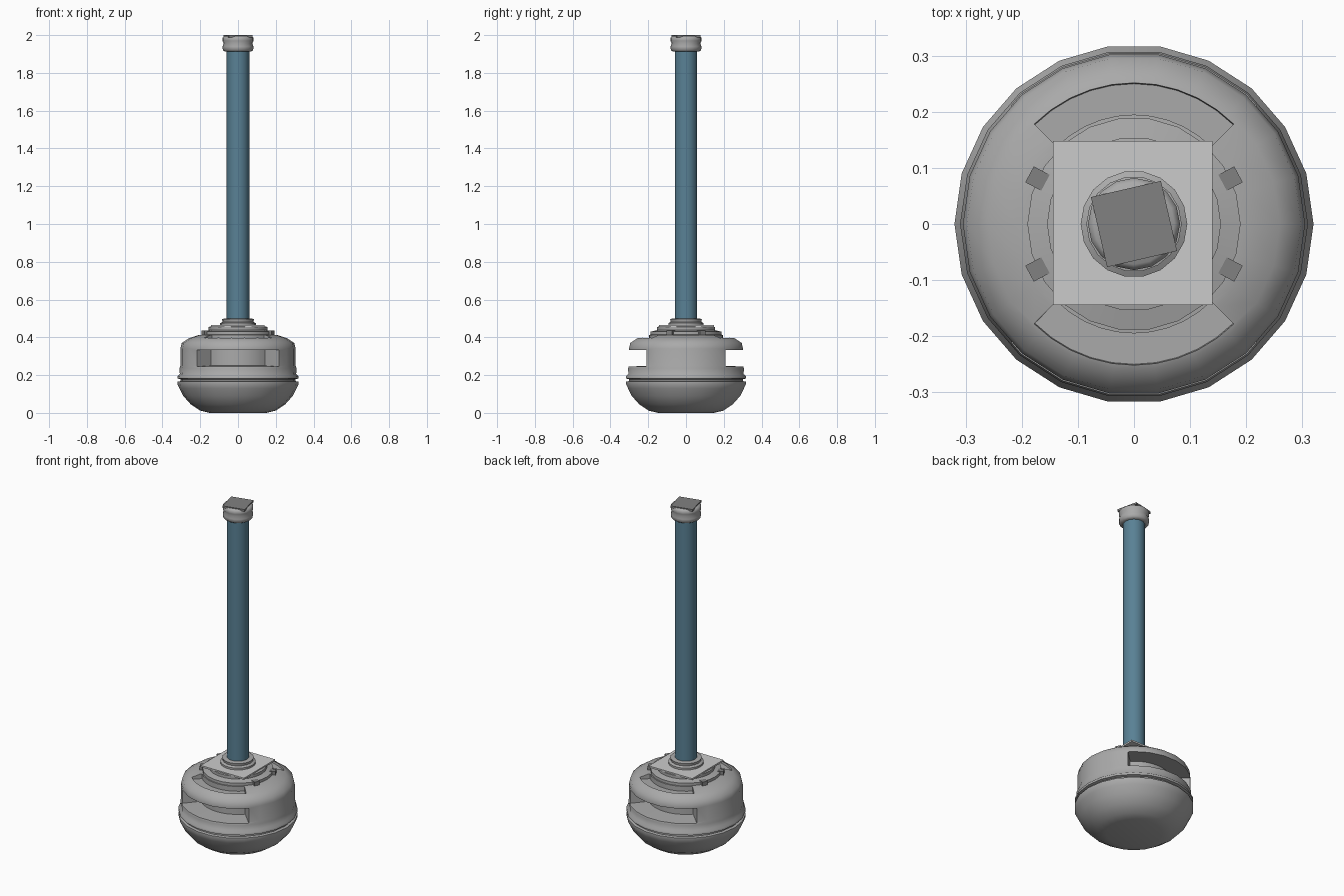
import bpy
from math import radians, cos, sin

if "Cube" in bpy.data.objects:
    bpy.data.objects.remove(bpy.data.objects["Cube"])


def material(name, r, g, b):
    m = bpy.data.materials.new(name)
    m.diffuse_color = (r, g, b, 1)
    m.use_nodes = True
    m.node_tree.nodes["Principled BSDF"].inputs["Base Color"].default_value = m.diffuse_color
    return m


STEEL = material("worn_steel", 0.40, 0.40, 0.40)
DARK = material("dark_steel", 0.22, 0.22, 0.22)
BLUE = material("blue_shaft", 0.10, 0.22, 0.30)


def select(ob):
    bpy.ops.object.select_all(action='DESELECT')
    ob.select_set(True)
    bpy.context.view_layer.objects.active = ob


def lathe(name, profile, segs=22, a0=0, a1=360, mat=None):
    """Revolve (r, z) points around z; partial sweeps use a closed profile and get end caps."""
    full = a1 - a0 == 360
    verts, faces, rings = [], [], []
    for i in range(segs if full else segs + 1):
        a = radians(a0 + (a1 - a0) * i / segs)
        rings.append(len(verts))
        verts += [(r * cos(a), r * sin(a), z) for r, z in profile]
    n = len(profile)
    for i in range(segs):
        p, q = rings[i], rings[(i + 1) % len(rings)]
        for j in range(n - 1 if full else n):
            k = (j + 1) % n
            faces.append((p + j, q + j, q + k, p + k))
    if full:
        faces.append(list(reversed(rings)))
        faces.append([r + n - 1 for r in rings])
    else:
        faces.append(list(range(n)))
        faces.append([rings[-1] + j for j in reversed(range(n))])
    me = bpy.data.meshes.new(name)
    me.from_pydata(verts, [], faces)
    ob = bpy.data.objects.new(name, me)
    bpy.context.collection.objects.link(ob)
    if mat:
        me.materials.append(mat)
    select(ob)
    bpy.ops.object.mode_set(mode='EDIT')
    bpy.ops.mesh.select_all(action='SELECT')
    bpy.ops.mesh.normals_make_consistent(inside=False)
    bpy.ops.object.mode_set(mode='OBJECT')
    return ob


def smooth(ob, deg=60):
    select(ob)
    bpy.ops.object.shade_smooth_by_angle(angle=radians(deg))


def box(name, loc, size, rot=0, mat=None):
    bpy.ops.mesh.primitive_cube_add(size=1, location=loc, rotation=(0, 0, radians(rot)))
    ob = bpy.context.object
    ob.name, ob.scale = name, size
    if mat:
        ob.data.materials.append(mat)


def cut(ob, cutter):
    m = ob.modifiers.new("cut", 'BOOLEAN')
    m.operation, m.solver, m.object = 'DIFFERENCE', 'EXACT', cutter
    select(ob)
    bpy.ops.object.modifier_apply(modifier=m.name)
    bpy.data.objects.remove(cutter)


# Rounded head: bowl, grooved rim, drum wall and sloping shoulder
head = lathe("head", [
    (0.15, 0.0), (0.20, 0.012), (0.25, 0.045), (0.29, 0.09), (0.31, 0.13),
    (0.32, 0.15), (0.32, 0.165), (0.305, 0.168), (0.305, 0.178), (0.32, 0.182),
    (0.32, 0.195), (0.308, 0.205), (0.31, 0.235), (0.305, 0.25),
    (0.305, 0.34), (0.298, 0.37), (0.26, 0.395), (0.21, 0.412),
    (0.19, 0.414), (0.19, 0.43), (0.155, 0.438), (0.155, 0.455), (0.13, 0.46)],
    mat=STEEL)

# Side windows and crescent recesses, front and back
for mid in (90, 270):
    cut(head, lathe("window_cutter", [(0.20, 0.25), (0.4, 0.24), (0.4, 0.332), (0.20, 0.332)],
                    10, mid - 46, mid + 46, STEEL))
    cut(head, lathe("crescent_cutter", [(0.195, 0.385), (0.25, 0.385), (0.265, 0.5), (0.195, 0.5)],
                    10, mid - 45, mid + 45, STEEL))
smooth(head)

# Square top plate and round collar holding the shaft
box("top_plate", (-0.002, 0.002, 0.459), (0.284, 0.292, 0.01))
smooth(lathe("collar", [(0.095, 0.455), (0.095, 0.475), (0.082, 0.482),
                        (0.085, 0.497), (0.07, 0.50)], 18, mat=STEEL))

# Four studs on the shoulder
for sx in (-1, 1):
    for sy in (-1, 1):
        box("stud", (sx * 0.172, sy * 0.081, 0.42), (0.032, 0.032, 0.03), sx * sy * 28, DARK)

# Coloured shaft
smooth(lathe("shaft", [(0.06, 0.46), (0.06, 1.93)], 14, mat=BLUE))

# End cap with a square top
smooth(lathe("end_cap", [(0.068, 1.912), (0.08, 1.92), (0.082, 1.94), (0.076, 1.955),
                         (0.082, 1.97), (0.082, 1.985), (0.072, 1.995)], 16, mat=STEEL))
box("cap_top", (0, 0, 1.994), (0.128, 0.128, 0.012), 13, DARK)
